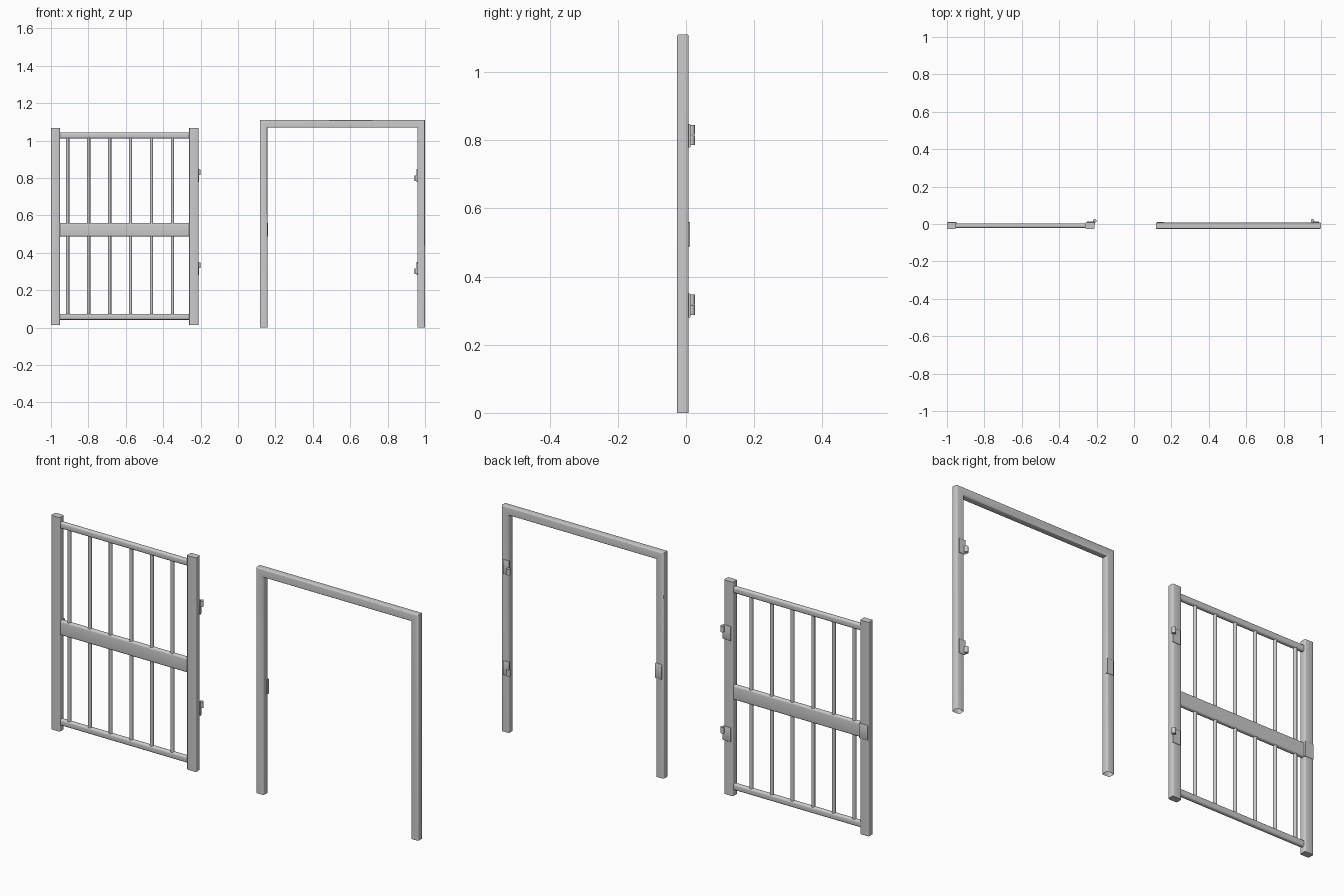
import bpy, bmesh, math
from mathutils import Vector

if "Cube" in bpy.data.objects:
    bpy.data.objects.remove(bpy.data.objects["Cube"])

Y = -0.009      # centre plane of the tubing
DEPTH = 0.034


def finish(bm, name, smooth=True):
    bmesh.ops.recalc_face_normals(bm, faces=bm.faces)
    me = bpy.data.meshes.new(name)
    bm.to_mesh(me)
    bm.free()
    ob = bpy.data.objects.new(name, me)
    bpy.context.collection.objects.link(ob)
    bpy.ops.object.select_all(action='DESELECT')
    ob.select_set(True)
    bpy.context.view_layer.objects.active = ob
    if smooth:
        bpy.ops.object.shade_smooth_by_angle(angle=math.radians(50))
    return ob


def rounded(w, d, r, seg=3):
    """Rounded rectangle outline, (across, depth) pairs."""
    pts = []
    for k, (sx, sy) in enumerate([(1, 1), (-1, 1), (-1, -1), (1, -1)]):
        for i in range(seg + 1):
            a = (k + i / seg) * math.pi / 2
            pts.append((sx * (w / 2 - r) + r * math.cos(a),
                        sy * (d / 2 - r) + r * math.sin(a)))
    return pts


def sweep(name, path, profile, y=Y, caps=True):
    """Sweep a profile along an x-z path with mitred corners."""
    bm = bmesh.new()
    P = [Vector(p) for p in path]
    rings = []
    for i, p in enumerate(P):
        d0 = (p - P[i - 1]).normalized() if i else (P[1] - p).normalized()
        d1 = (P[i + 1] - p).normalized() if i < len(P) - 1 else d0
        n0, n1 = Vector((-d0.y, d0.x)), Vector((-d1.y, d1.x))
        n = (n0 + n1) / (1 + n0.dot(n1))
        rings.append([bm.verts.new((p.x + n.x * u, y + v, p.y + n.y * u))
                      for u, v in profile])
    for a, b in zip(rings, rings[1:]):
        for i in range(len(a)):
            j = (i + 1) % len(a)
            bm.faces.new((a[i], a[j], b[j], b[i]))
    if caps:
        bm.faces.new(rings[0])
        bm.faces.new(rings[-1])
    return finish(bm, name)


def plate(name, x0, x1, y0, y1, z0, z1):
    """Thin fixing plate with softened outline."""
    zc = (z0 + z1) / 2
    prof = rounded(z1 - z0, y1 - y0, 0.003, 2)
    return sweep(name, [(x0, zc), (x1, zc)], prof, (y0 + y1) / 2)


def knuckle(name, x, z0, z1):
    prof = [(0.0095 * math.cos(a), 0.0095 * math.sin(a))
            for a in (math.tau * i / 16 for i in range(16))]
    return sweep(name, [(x, z0), (x, z1)], prof, 0.0165)


# Gate posts
for name, x, w in (("gate_latch_post", -0.976, 0.048), ("gate_hinge_post", -0.236, 0.050)):
    sweep(name, [(x, 0.015), (x, 1.068)], rounded(w, DEPTH, 0.006))

# Gate rails
for name, z, h in (("bottom_rail", 0.058, 0.032), ("middle_rail", 0.523, 0.073),
                   ("top_rail", 1.027, 0.032)):
    sweep(name, [(-0.958, z), (-0.255, z)], rounded(h, 0.023, 0.009, 4))

# Vertical bars in both halves
for i in range(6):
    x = -0.911 + i * 0.1122
    for half, z0, z1 in (("lower", 0.065, 0.495), ("upper", 0.55, 1.02)):
        prof = [(0.009 * math.cos(math.tau * k / 10), 0.009 * math.sin(math.tau * k / 10))
                for k in range(10)]
        sweep(f"{half}_bar_{i}", [(x, z0), (x, z1)], prof)

# Door frame, one mitred run with open feet
sweep("door_frame", [(0.137, 0), (0.137, 1.09), (0.979, 1.09), (0.979, 0)],
      rounded(0.041, DEPTH, 0.006), caps=False)

# Hinges: matching halves on gate and frame
for z, tag in ((0.316, "lower"), (0.814, "upper")):
    plate(f"{tag}_gate_hinge_plate", -0.25, -0.209, 0.004, 0.013, z - 0.036, z + 0.034)
    knuckle(f"{tag}_gate_hinge_knuckle", -0.2095, z + 0.002, z + 0.031)
    plate(f"{tag}_frame_hinge_plate", 0.955, 0.988, 0.004, 0.013, z - 0.036, z + 0.034)
    knuckle(f"{tag}_frame_hinge_knuckle", 0.9545, z - 0.029, z)

# Latch plates, on the back of gate and frame
plate("gate_latch_plate", -0.997, -0.95, -0.002, 0.012, 0.487, 0.56)
plate("frame_latch_plate", 0.124, 0.16, -0.002, 0.012, 0.487, 0.56)
